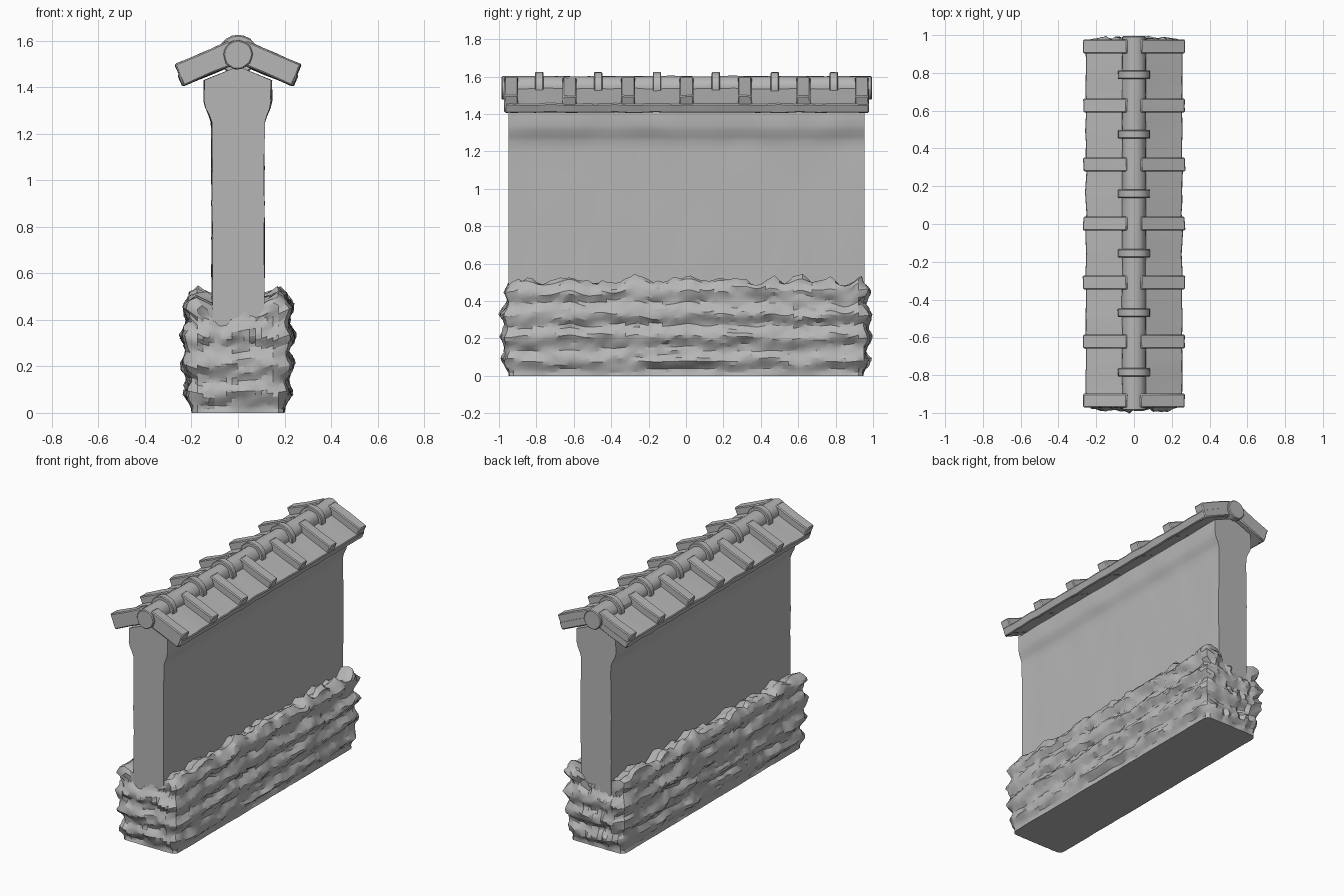
import bpy, bmesh, math
from mathutils import Vector, Matrix, noise

cube = bpy.data.objects.get("Cube")
if cube:
    bpy.data.objects.remove(cube, do_unlink=True)

grey = bpy.data.materials.new("stone grey")
grey.use_nodes = True
GREY = (0.47, 0.47, 0.47, 1)
grey.diffuse_color = GREY
grey.node_tree.nodes["Principled BSDF"].inputs["Base Color"].default_value = GREY


def finish(name, bm, angle=30):
    bmesh.ops.recalc_face_normals(bm, faces=bm.faces[:])
    mesh = bpy.data.meshes.new(name)
    bm.to_mesh(mesh)
    bm.free()
    mesh.materials.append(grey)
    ob = bpy.data.objects.new(name, mesh)
    bpy.context.collection.objects.link(ob)
    bpy.ops.object.select_all(action="DESELECT")
    ob.select_set(True)
    bpy.context.view_layer.objects.active = ob
    bpy.ops.object.shade_smooth_by_angle(angle=math.radians(angle))
    return ob


def loft(name, rings, angle=30):
    """Skin a stack of closed rings and cap both ends."""
    bm = bmesh.new()
    rows = [[bm.verts.new(p) for p in ring] for ring in rings]
    n = len(rows[0])
    for a, b in zip(rows, rows[1:]):
        for i in range(n):
            j = (i + 1) % n
            bm.faces.new((a[i], a[j], b[j], b[i]))
    bm.faces.new(rows[0])
    bm.faces.new(rows[-1])
    return finish(name, bm, angle)


def wobble(x, y, z, seed=0):
    return noise.noise(Vector((x + seed, y, z)))


# Plaster wall: flared profile swept along y with a slight hand-made unevenness
levels = [0.2, 0.45, 0.6, 0.75, 0.9, 1.05, 1.2, 1.25, 1.28, 1.31, 1.34, 1.38, 1.43]


def half_width(z):
    t = min(max((z - 1.24) / 0.1, 0), 1)
    return 0.112 + 0.033 * t * t * (3 - 2 * t)


wall_rings = []
for k in range(49):
    y = -0.95 + 1.905 * k / 48
    right = [Vector((half_width(z) + 0.007 * wobble(3, y * 5, z * 7), y, z)) for z in levels]
    left = [Vector((-half_width(z) - 0.007 * wobble(9, y * 5, z * 7), y, z)) for z in levels]
    wall_rings.append(right + [Vector((0, y, 1.49))] + left[::-1])
loft("plaster_wall", wall_rings, 35)

# Rough stone footing: rings around a rectangle, pushed out in uneven courses
HX, HY, NX, NY = 0.2, 0.948, 16, 76
outline = [(HX, -HY + 2 * HY * i / NY, 1, 0) for i in range(NY)]
outline += [(HX - 2 * HX * i / NX, HY, 0, 1) for i in range(NX)]
outline += [(-x, -y, -nx, -ny) for x, y, nx, ny in outline]


def footing_point(x, y, nx, ny, t):
    # the crest is ragged, and lower in the middle of the end faces
    crest = 0.5 + 0.05 * wobble(x * 9, y * 9, 4)
    crest -= 0.09 * abs(ny) * (1 - (x / HX) ** 4)
    z = t * crest
    course = z + 0.02 * wobble(x * 4, y * 4, 7)
    out = 0.028 * math.sin(math.pi * min(t, 1) * 0.85)
    out += 0.011 * math.cos(2 * math.pi * (course - 0.08) / 0.125)
    if nx:
        out += 0.02 * wobble(x * 5, y * 6, z * 20) + 0.012 * wobble(x, y * 19, z * 34, 5)
    else:
        out += 0.022 * wobble(x * 17, y * 3, z * 12) + 0.02 * wobble(x * 34, y, z * 26, 5)
    out *= min(1, 0.15 + t * 8)
    # round the four vertical corners
    cx = max(0, abs(x) - HX + 0.03) / 0.03
    cy = max(0, abs(y) - HY + 0.03) / 0.03
    out -= 0.012 * min(cx, cy)
    sx, sy = math.copysign(1, x), math.copysign(1, y)
    on_x, on_y = abs(x) > HX - 1e-4, abs(y) > HY - 1e-4
    return Vector((x + sx * out * on_x, y + sy * out * on_y, z))


rings = [[footing_point(*p, k / 26) for p in outline] for k in range(27)]
crest = rings[-1]
for pull, drop in ((0.3, -0.015), (0.7, 0.004), (1.2, 0.02)):
    ring = []
    for p in crest:
        inner = Vector((max(-0.11, min(0.11, p.x)), max(-0.945, min(0.945, p.y)), p.z))
        q = p.lerp(inner, pull)
        q.z += 0.03 * wobble(p.x * 20, p.y * 20, pull * 3) - drop
        ring.append(q)
    rings.append(ring)
loft("stone_footing", rings, 26)


# Roof boards and battens: sloped boxes measured from the eave's top corner
SLOPE = math.radians(23)


def sloped_board(name, side, y0, y1, eave, length, thick, cuts):
    down = Vector((math.cos(SLOPE), 0, -math.sin(SLOPE)))
    under = Vector((-math.sin(SLOPE), 0, -math.cos(SLOPE)))
    top = Vector((eave[0], 0, eave[1]))
    ring_list = []
    for k in range(cuts + 1):
        y = y0 + (y1 - y0) * k / cuts
        ring = []
        for a, b in ((0, 0), (0.5, 0), (1, 0), (1, 1), (0.5, 1), (0, 1)):
            p = top - down * length * a + under * thick * b
            p += 0.007 * Vector((wobble(y * 9, a * 3, b * 3, side), 0,
                                 wobble(y * 9, a * 3, b * 3, side + 6)))
            ring.append(Vector((p.x * side, y, p.z)))
        ring_list.append(ring)
    ob = loft(name, ring_list)
    bev = ob.modifiers.new("worn_edges", "BEVEL")
    bev.width, bev.segments, bev.limit_method = 0.006, 1, "ANGLE"
    bev.angle_limit = math.radians(50)


for side, word in ((1, "left"), (-1, "right")):
    sloped_board("roof_board_" + word, side, -0.968, 0.978, (0.258, 1.453), 0.27, 0.052, 36)
    for i in range(7):
        y = -0.935 + 0.3125 * i
        sloped_board(f"roof_batten_{word}_{i + 1}", side, y - 0.037, y + 0.037,
                     (0.272, 1.498), 0.255, 0.1, 2)


def barrel(name, radius, y, length, sides, cuts, rough):
    """Round bar along y at the roof crest."""
    ring_list = []
    for k in range(cuts + 1):
        yy = y - length / 2 + length * k / cuts
        ring = []
        for i in range(sides):
            a = 2 * math.pi * i / sides
            r = radius + rough * wobble(math.cos(a) * 2, yy * 6, math.sin(a) * 2)
            ring.append(Vector((r * math.cos(a), yy, 1.54 + r * math.sin(a))))
        ring_list.append(ring)
    ob = loft(name, ring_list, 35)
    bev = ob.modifiers.new("worn_edges", "BEVEL")
    bev.width, bev.segments, bev.limit_method = 0.005, 1, "ANGLE"
    bev.angle_limit = math.radians(50)


# Ridge pole with its binding rings
barrel("ridge_pole", 0.063, 0.004, 1.98, 20, 24, 0.005)
for i in range(6):
    barrel(f"ridge_ring_{i + 1}", 0.085, -0.785 + 0.315 * i, 0.045, 20, 1, 0.003)
